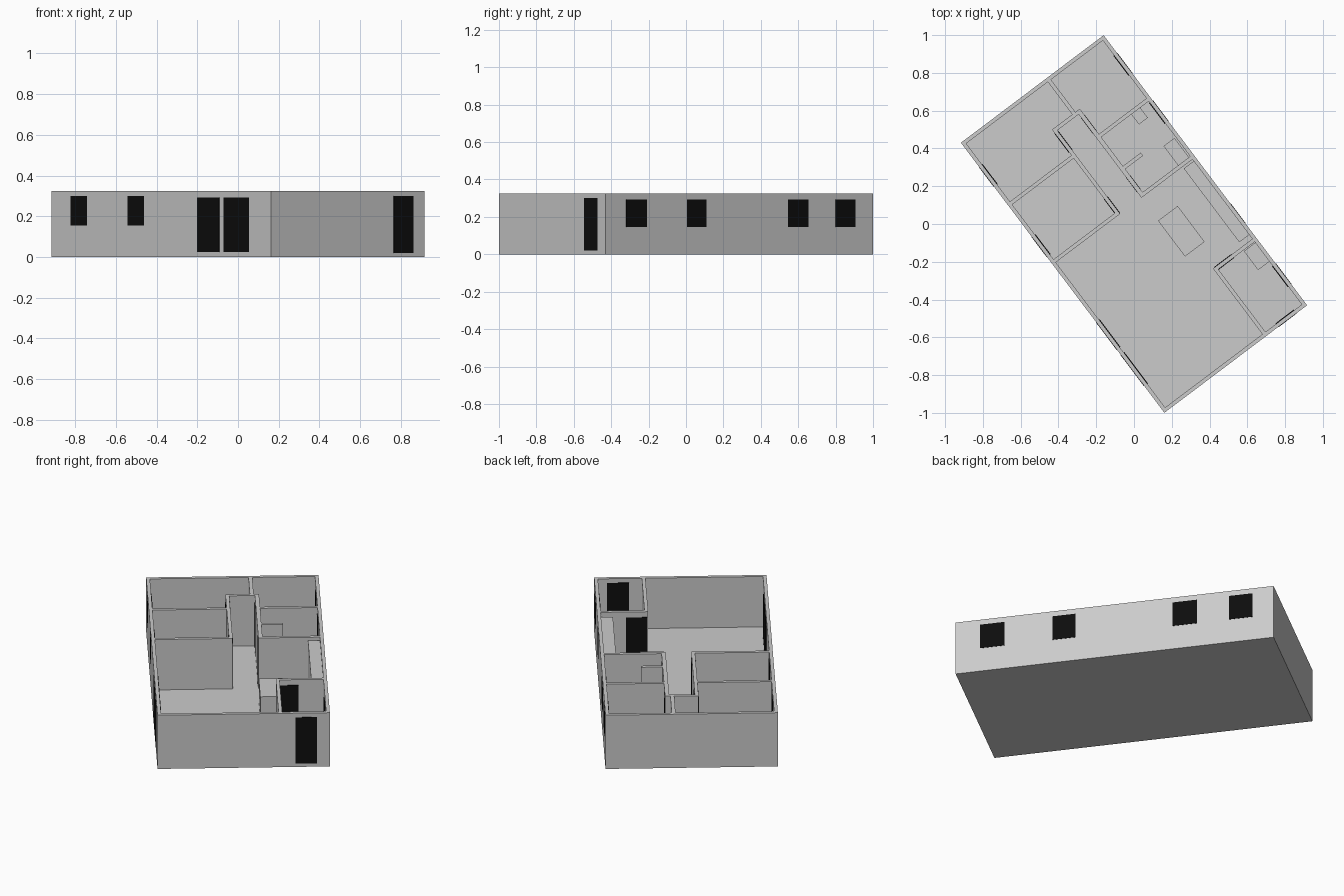
import bpy
from math import radians
from mathutils import Matrix

if "Cube" in bpy.data.objects:
    bpy.data.objects.remove(bpy.data.objects["Cube"])

# plan coordinates: u along the long side, v across; turned into place at the end
L, W, H, T = 0.895, 0.473, 0.325, 0.02   # half length, half width, wall height, wall thickness
FLOOR = 0.02
TURN = Matrix.Rotation(radians(-53), 4, 'Z')

black = bpy.data.materials.new("dark_panel")
black.diffuse_color = (0.004, 0.004, 0.004, 1)
black.use_nodes = True
black.node_tree.nodes["Principled BSDF"].inputs["Base Color"].default_value = black.diffuse_color


def box(name, u0, u1, v0, v1, z0, z1, mat=None):
    bpy.ops.mesh.primitive_cube_add(size=1)
    ob = bpy.context.object
    ob.name = name
    place = Matrix.Translation(((u0 + u1) / 2, (v0 + v1) / 2, (z0 + z1) / 2))
    size = Matrix.Diagonal((u1 - u0, v1 - v0, z1 - z0, 1))
    ob.data.transform(TURN @ place @ size)
    if mat:
        ob.data.materials.append(mat)
    return ob


def panel_u(name, u0, u1, v, z0, z1):
    """Dark panel set through a wall running along u, centred on v."""
    box(name, u0, u1, v - 0.013, v + 0.013, z0, z1, black)


def panel_v(name, u, v0, v1, z0, z1):
    """Dark panel set through a wall running across v, centred on u."""
    box(name, u - 0.013, u + 0.013, v0, v1, z0, z1, black)


# floor slab
box("floor", -L, L, -W, W, 0, FLOOR)

# outer walls
for s, side in ((-1, "left"), (1, "right")):
    v = s * (W - T / 2)
    box("outer_wall_" + side, -L, L, v - T / 2, v + T / 2, 0, H)
for s, side in ((-1, "rear"), (1, "entry")):
    u = s * (L - T / 2)
    box("outer_wall_" + side, u - T / 2, u + T / 2, -W + T, W - T, 0, H)

# inner walls: u0, u1, v0, v1
inner = {
    "bedroom_divider": (-L + T, -0.66, 0.088, 0.109),
    "hall_end_wall": (-0.66, -0.64, -0.046, 0.138),
    "hall_wall_left": (-0.64, -0.087, -0.046, -0.026),
    "hall_wall_right": (-0.64, -0.087, 0.115, 0.138),
    "bedroom_cross_wall": (-0.49, -0.47, -W + T, -0.046),
    "bedroom_living_wall": (-0.107, -0.087, -W + T, -0.046),
    "bathroom_rear_wall": (-0.492, -0.472, 0.138, W - T),
    "bathroom_stub_wall": (-0.28, -0.26, 0.138, 0.256),
    "bathroom_kitchen_wall": (-0.107, -0.087, 0.138, W - T),
    "utility_front_wall": (0.44, 0.46, 0.192, W - T),
    "utility_side_wall": (0.46, L - T, 0.192, 0.212),
}
for name, (u0, u1, v0, v1) in inner.items():
    box(name, u0, u1, v0, v1, FLOOR, H)

# windows and glazed doors in the long walls
vl, vr = -(W - 0.0112), W - 0.0112
for i, (a, b) in enumerate(((-0.736, -0.603), (-0.27, -0.138))):
    panel_u(f"left_window_{i}", a, b, vl, 0.155, 0.3)
for i, (a, b) in enumerate(((0.294, 0.477), (0.51, 0.718))):
    panel_u(f"patio_door_{i}", a, b, vl, 0.025, 0.292)
for i, (a, b) in enumerate(((0.619, 0.757), (0.219, 0.35), (-0.463, -0.325), (-0.776, -0.645))):
    panel_u(f"right_window_{i}", a, b, vr, 0.145, 0.293)

# doors
panel_v("outside_door", L - 0.0112, 0.283, 0.403, 0.02, 0.3)
panel_v("utility_door", 0.45, 0.2, 0.315, 0.02, 0.292)
for i, (a, b) in enumerate(((-0.635, -0.508), (-0.2, -0.09))):
    panel_u(f"bedroom_door_{i}", a, b, -0.036, 0.02, 0.292)
for i, (a, b) in enumerate(((-0.618, -0.512), (-0.221, -0.127))):
    panel_u(f"hall_door_{i}", a, b, 0.1265, 0.02, 0.292)

# kitchen and bathroom furniture
box("kitchen_cabinets", -0.076, 0.413, 0.387, W - T, FLOOR, 0.31)
box("kitchen_island", 0.063, 0.3, 0.112, 0.242, FLOOR, 0.15)
box("bath_basin", -0.235, -0.107, 0.373, 0.445, FLOOR, 0.12)
box("toilet", -0.472, -0.405, 0.338, 0.397, FLOOR, 0.1)
box("utility_sink", 0.465, 0.59, 0.378, W - T, FLOOR, 0.12)
